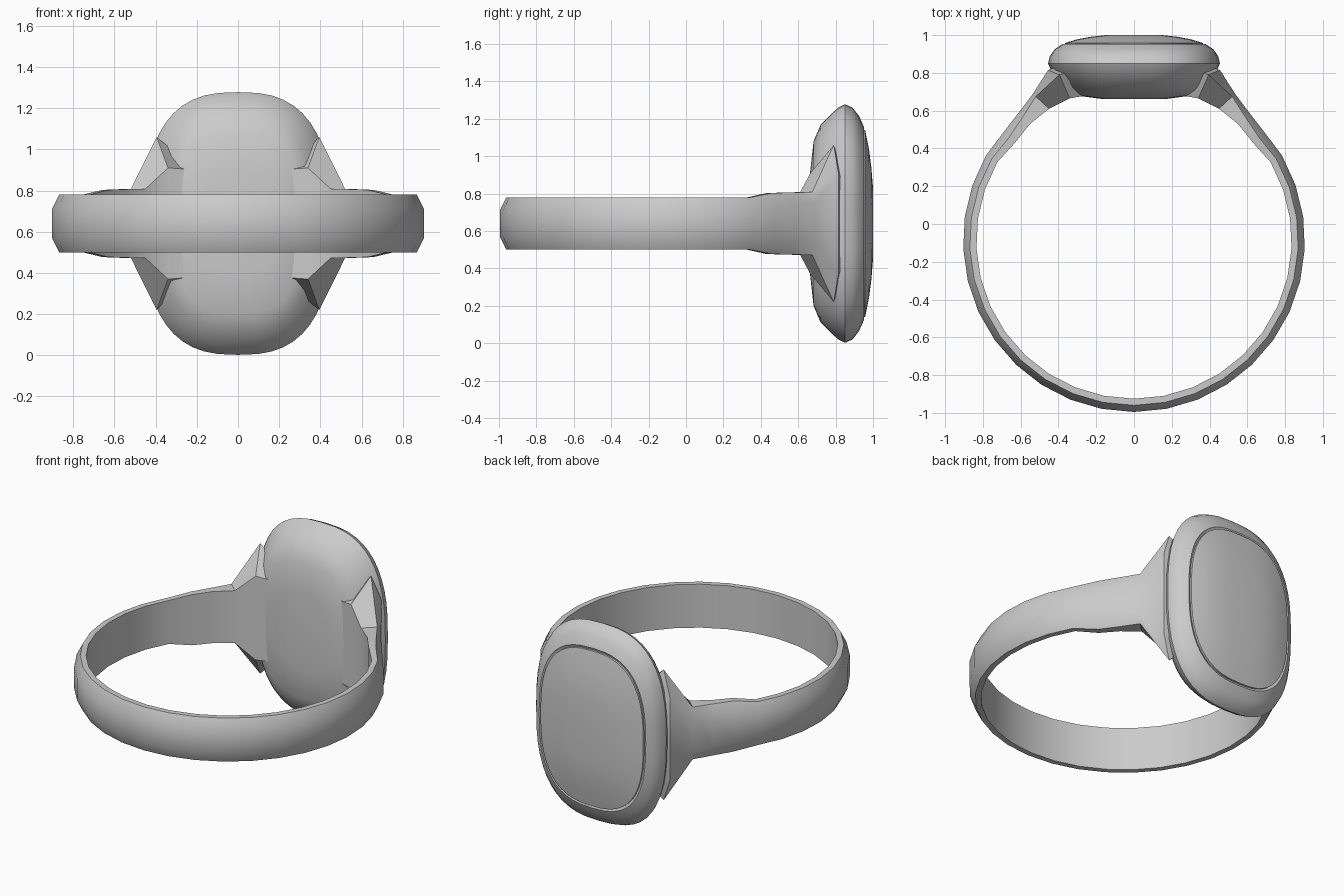
import bpy, bmesh
from math import sin, cos, pi, radians, copysign

cube = bpy.data.objects.get("Cube")
if cube:
    bpy.data.objects.remove(cube, do_unlink=True)

metal = bpy.data.materials.new("grey metal")
metal.use_nodes = True
grey = (0.6, 0.6, 0.6, 1)
metal.diffuse_color = grey
metal.node_tree.nodes["Principled BSDF"].inputs["Base Color"].default_value = grey

MID_Z = 0.64   # height of the band's centre plane
HUB_Y = -0.09  # centre of the finger hole


def loft(name, rings, angle):
    """Skin a list of equal-length closed rings and cap both ends."""
    bm = bmesh.new()
    loops = [[bm.verts.new(p) for p in ring] for ring in rings]
    n = len(loops[0])
    for a, b in zip(loops, loops[1:]):
        for i in range(n):
            j = (i + 1) % n
            bm.faces.new((a[i], a[j], b[j], b[i]))
    bm.faces.new(loops[0][::-1])
    bm.faces.new(loops[-1])
    bmesh.ops.recalc_face_normals(bm, faces=bm.faces)
    mesh = bpy.data.meshes.new(name)
    bm.to_mesh(mesh)
    bm.free()
    mesh.materials.append(metal)
    obj = bpy.data.objects.new(name, mesh)
    bpy.context.collection.objects.link(obj)
    bpy.ops.object.select_all(action='DESELECT')
    obj.select_set(True)
    bpy.context.view_layer.objects.active = obj
    bpy.ops.object.shade_smooth_by_angle(angle=radians(angle))
    return obj


def section(inner, edge, outer):
    """Six-point band section; each argument is (x, y, half height)."""
    upper = [(x, y, MID_Z + h) for x, y, h in (inner, edge, outer)]
    lower = [(x, y, MID_Z - h) for x, y, h in (outer, edge, inner)]
    return upper + lower


def round_section(deg):
    c, s = cos(radians(deg)), sin(radians(deg))
    return section(*[(r * c, HUB_Y + r * s, h)
                     for r, h in ((0.835, 0.14), (0.87, 0.14), (0.905, 0.07))])


# Band: round at the front, flaring shoulders towards the signet
half = [round_section(-90 + 120 * i / 11) for i in range(12)]
half += [
    section((0.63, 0.43, 0.163), (0.66, 0.46, 0.163), (0.695, 0.48, 0.09)),
    section((0.55, 0.53, 0.166), (0.59, 0.565, 0.166), (0.61, 0.59, 0.10)),
    section((0.45, 0.61, 0.168), (0.52, 0.675, 0.168), (0.535, 0.69, 0.11)),
    section((0.34, 0.665, 0.27), (0.395, 0.79, 0.42), (0.455, 0.815, 0.27)),
    section((0.20, 0.69, 0.26), (0.28, 0.83, 0.30), (0.36, 0.85, 0.20)),
]
mirrored = [[(-x, y, z) for x, y, z in ring] for ring in half[:0:-1]]
band = loft("band", mirrored + half, 32)


def cushion(a, b, y, n=48, power=2.65):
    """Rounded-rectangle outline in the xz plane."""
    pts = []
    for i in range(n):
        c, s = cos(2 * pi * i / n), sin(2 * pi * i / n)
        pts.append((a * copysign(abs(c) ** (2 / power), c), y,
                    MID_Z + b * copysign(abs(s) ** (2 / power), s)))
    return pts


# Bezel: domed underside, rounded rim, thin step where the face is set
bezel_profile = [(0.17, 0.26, 0.662), (0.32, 0.44, 0.682), (0.365, 0.53, 0.72),
                 (0.41, 0.585, 0.775), (0.44, 0.62, 0.815), (0.455, 0.638, 0.85),
                 (0.445, 0.62, 0.89), (0.42, 0.575, 0.925), (0.38, 0.515, 0.952),
                 (0.37, 0.505, 0.945)]
bezel = loft("bezel", [cushion(*p) for p in bezel_profile], 35)

# Signet face: shallow dome set into the bezel
face_profile = [(0.366, 0.50, 0.94), (0.366, 0.50, 0.958), (0.30, 0.40, 0.978),
                (0.23, 0.30, 0.991), (0.15, 0.19, 1.0)]
signet_face = loft("signet_face", [cushion(*p) for p in face_profile], 35)
